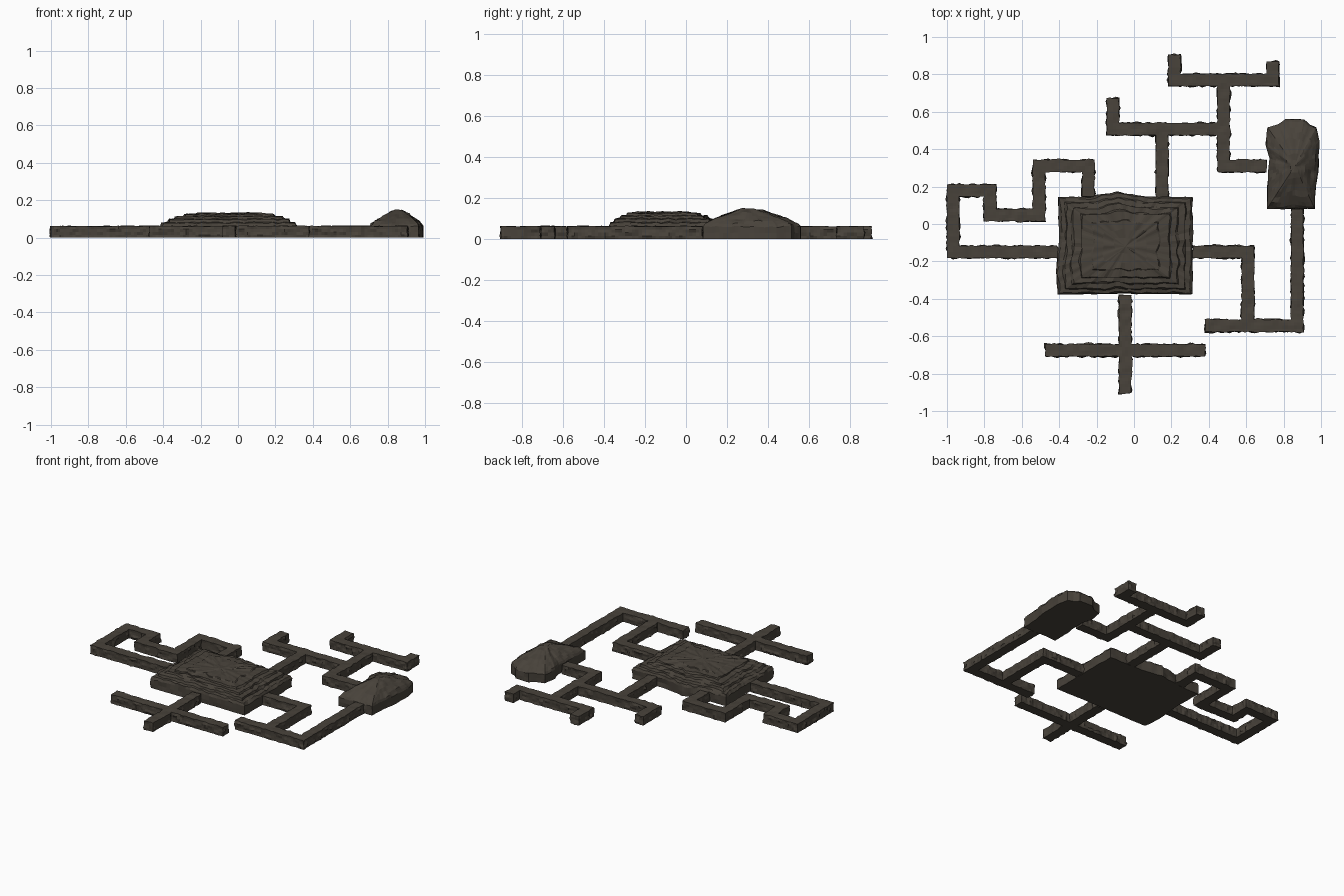
import bpy, bmesh, math
from mathutils import Vector, noise

if "Cube" in bpy.data.objects:
    bpy.data.objects.remove(bpy.data.objects["Cube"])

T = 0.0657                      # tile size of the tunnel grid
X0, Y0, H = -1.0, -0.905, 0.062

rock = bpy.data.materials.new("rock")
rock.diffuse_color = (0.065, 0.055, 0.043, 1)
rock.use_nodes = True
rock.node_tree.nodes["Principled BSDF"].inputs["Base Color"].default_value = rock.diffuse_color


def finish(bm, name):
    bmesh.ops.recalc_face_normals(bm, faces=bm.faces)
    me = bpy.data.meshes.new(name)
    bm.to_mesh(me)
    bm.free()
    me.materials.append(rock)
    ob = bpy.data.objects.new(name, me)
    bpy.context.collection.objects.link(ob)
    return ob


def tunnels(name, runs):
    """Square tunnels covering runs of tiles (i0, j0, i1, j1 inclusive)."""
    tiles = {(i, j) for a, b, c, d in runs
             for i in range(a, c + 1) for j in range(b, d + 1)}
    bm = bmesh.new()
    cache = {}

    def v(i, j, k):
        if (i, j, k) not in cache:
            cache[i, j, k] = bm.verts.new((X0 + i * T, Y0 + j * T, k * H))
        return cache[i, j, k]

    for i, j in sorted(tiles):
        ring = [(i, j), (i + 1, j), (i + 1, j + 1), (i, j + 1)]
        sides = [(i, j - 1), (i + 1, j), (i, j + 1), (i - 1, j)]
        for k in (0, 1):
            bm.faces.new([v(*p, k) for p in ring])
        for n in range(4):
            if sides[n] not in tiles:
                p, q = ring[n], ring[(n + 1) % 4]
                bm.faces.new([v(*p, 0), v(*q, 0), v(*q, 1), v(*p, 1)])
    bmesh.ops.recalc_face_normals(bm, faces=bm.faces)
    bmesh.ops.subdivide_edges(bm, edges=bm.edges, cuts=3, use_grid_fill=True)
    bm.normal_update()
    # Rough rock: occasional bulges on the walls, shallow dents on top
    moves = []
    for p in bm.verts:
        n = noise.noise(p.co * 34)
        side = Vector((p.normal.x, p.normal.y, 0))
        d = side * max(-0.002, n * 0.016 - 0.001)
        if p.co.z > H * 0.9:
            d.z = 0.004 * noise.noise(p.co * 25 + Vector((5, 3, 1)))
        moves.append((p, d))
    for p, d in moves:
        p.co += d
        if 0.15 < p.co.x < 0.28 and p.co.y > 0.85:
            p.co.y += 0.036      # longer northern dead end
    return finish(bm, name)


def cavern(name, outline, centre, rings, rough, per=12):
    """Rocky mound: an outline lofted through (scale, z) rings to a peak."""
    bm = bmesh.new()
    pts = []
    for n, p in enumerate(outline):
        q = outline[(n + 1) % len(outline)]
        pts += [Vector(p).lerp(Vector(q), t / per) for t in range(per)]
    c = Vector(centre)
    loops = []
    for s, z in rings:
        loop = []
        for p in pts:
            q = c + (p - c) * s
            out = (p - c).normalized()
            w = noise.noise((q.x * 17, q.y * 17, z * 40))
            w2 = noise.noise((q.x * 30 + 9, q.y * 30, 4))
            q = q + out * w * rough * (0.6 if z < 0.07 else 1.3)
            dz = 0 if z == 0 else w2 * 0.008 * (0.3 if z < 0.05 else 1)
            loop.append(bm.verts.new((q.x, q.y, z + dz)))
        loops.append(loop)
    m = len(pts)
    for a, b in zip(loops, loops[1:]):
        for k in range(m):
            bm.faces.new((a[k], a[(k + 1) % m], b[(k + 1) % m], b[k]))
    peak = bm.verts.new((c.x, c.y, rings[-1][1] + 0.002))
    for k in range(m):
        bm.faces.new((loops[-1][k], loops[-1][(k + 1) % m], peak))
    bm.faces.new(loops[0][::-1])
    return finish(bm, name)


# Winding western tunnel
tunnels("west_tunnel", [(0, 11, 8, 11), (0, 11, 0, 16), (0, 16, 3, 16), (3, 14, 3, 16),
                        (3, 14, 7, 14), (7, 14, 7, 18), (7, 18, 11, 18), (11, 16, 11, 18)])
# Branching northern tunnels
tunnels("north_tunnel", [(17, 16, 17, 21), (13, 21, 22, 21), (13, 21, 13, 23),
                         (22, 18, 22, 25), (22, 18, 25, 18), (18, 25, 26, 25),
                         (18, 25, 18, 26), (26, 25, 26, 26)])
# Eastern loop to the small cavern
tunnels("east_tunnel", [(20, 11, 24, 11), (24, 5, 24, 11), (21, 5, 28, 5), (28, 5, 28, 14)])
# Southern crossing
tunnels("south_tunnel", [(14, 0, 14, 7), (8, 3, 20, 3)])

# Large terraced cavern
cavern("large_cavern",
       [(-0.405, -0.375), (-0.05, -0.372), (0.312, -0.375), (0.312, -0.1), (0.312, 0.143),
        (0.06, 0.145), (-0.09, 0.172), (-0.24, 0.145), (-0.405, 0.143), (-0.4, -0.08),
        (-0.417, -0.26)],
       (-0.045, -0.12),
       [(1, 0), (1.0, 0.03), (1.0, 0.062), (0.97, 0.078), (0.9, 0.082), (0.88, 0.097),
        (0.79, 0.101), (0.77, 0.112), (0.67, 0.114), (0.65, 0.124), (0.5, 0.127),
        (0.48, 0.131), (0.32, 0.131), (0.15, 0.131)], 0.012)

# Small domed cavern
cavern("small_cavern",
       [(0.71, 0.08), (0.84, 0.082), (0.965, 0.085), (0.972, 0.2), (0.985, 0.28),
        (0.99, 0.44), (0.975, 0.515), (0.94, 0.53), (0.91, 0.56), (0.81, 0.56),
        (0.77, 0.53), (0.715, 0.515), (0.705, 0.42), (0.725, 0.35), (0.715, 0.22)],
       (0.86, 0.31),
       [(1, 0), (1.0, 0.03), (1.0, 0.06), (0.95, 0.074), (0.85, 0.088), (0.72, 0.1),
        (0.58, 0.113), (0.43, 0.126), (0.28, 0.139), (0.14, 0.146)], 0.010, per=6)
